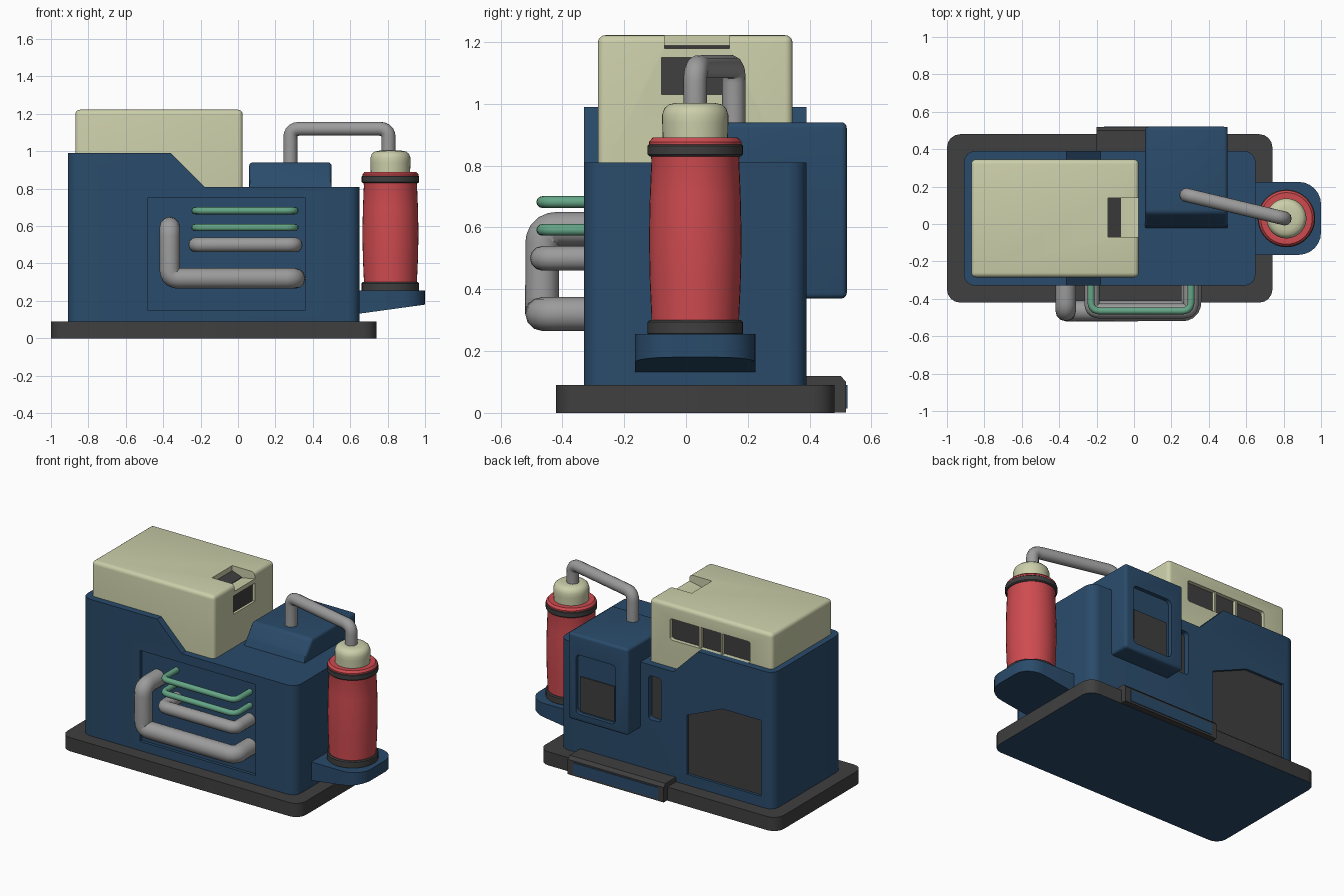
import bpy, bmesh, math
from mathutils import Vector

if "Cube" in bpy.data.objects:
    bpy.data.objects.remove(bpy.data.objects["Cube"])


def material(name, rgb):
    m = bpy.data.materials.new(name)
    m.diffuse_color = (*rgb, 1)
    m.use_nodes = True
    m.node_tree.nodes["Principled BSDF"].inputs["Base Color"].default_value = m.diffuse_color
    return m


BLUE = material("blue", (0.023, 0.07, 0.145))
DARK = material("dark", (0.05, 0.05, 0.05))
CREAM = material("cream", (0.6, 0.62, 0.40))
RED = material("red", (0.62, 0.07, 0.08))
GREEN = material("green", (0.13, 0.38, 0.24))
GREY = material("grey", (0.33, 0.33, 0.33))


def finish(bm, name, mat):
    bmesh.ops.recalc_face_normals(bm, faces=bm.faces)
    me = bpy.data.meshes.new(name)
    bm.to_mesh(me)
    bm.free()
    me.materials.append(mat)
    ob = bpy.data.objects.new(name, me)
    bpy.context.collection.objects.link(ob)
    return ob


def prism(name, axis, pts, lo, hi, mat, bevel=0, keep=lambda a, b: True, seg=4):
    """Extrude a 2D profile along an axis, rounding the edges chosen by keep."""
    place = {"x": lambda u, v, w: (w, u, v),
             "y": lambda u, v, w: (u, w, v),
             "z": lambda u, v, w: (u, v, w)}[axis]
    bm = bmesh.new()
    a = [bm.verts.new(place(u, v, lo)) for u, v in pts]
    b = [bm.verts.new(place(u, v, hi)) for u, v in pts]
    bm.faces.new(a)
    bm.faces.new(b)
    for i in range(len(pts)):
        j = (i + 1) % len(pts)
        bm.faces.new((a[i], a[j], b[j], b[i]))
    bmesh.ops.recalc_face_normals(bm, faces=bm.faces)
    if bevel:
        edges = [e for e in bm.edges if keep(e.verts[0].co, e.verts[1].co)]
        bmesh.ops.bevel(bm, geom=edges, offset=bevel, segments=seg, profile=0.5,
                        affect='EDGES', clamp_overlap=True)
    return finish(bm, name, mat)


def rect(u0, u1, v0, v1):
    return [(u0, v0), (u1, v0), (u1, v1), (u0, v1)]


def upright(a, b):
    return (a - b).normalized().z ** 2 > 0.98


def along_y(a, b):
    return abs((a - b).normalized().y) > 0.99


def recess(ob, axis, pts, lo, hi, bevel=0):
    """Cut a pocket into ob."""
    cutter = prism("cutter", axis, pts, lo, hi, ob.data.materials[0], bevel, along_y)
    mod = ob.modifiers.new("cut", 'BOOLEAN')
    mod.operation, mod.solver, mod.object = 'DIFFERENCE', 'EXACT', cutter
    bpy.context.view_layer.objects.active = ob
    bpy.ops.object.modifier_apply(modifier=mod.name)
    bpy.data.objects.remove(cutter)


def pipe(name, pts, r, bend, mat):
    """Round tube along a path with filleted corners."""
    pts = [Vector(p) for p in pts]
    path = [pts[0]]
    for p, q, s in zip(pts, pts[1:], pts[2:]):
        a, b = q + (p - q).normalized() * bend, q + (s - q).normalized() * bend
        path += [a * (1 - t) ** 2 + q * 2 * t * (1 - t) + b * t * t
                 for t in (0, 0.2, 0.4, 0.6, 0.8, 1)]
    path.append(pts[-1])
    cu = bpy.data.curves.new(name, 'CURVE')
    cu.dimensions = '3D'
    cu.bevel_depth, cu.bevel_resolution, cu.use_fill_caps = r, 4, True
    sp = cu.splines.new('POLY')
    sp.points.add(len(path) - 1)
    for pt, co in zip(sp.points, path):
        pt.co = (*co, 1)
    cu.materials.append(mat)
    ob = bpy.data.objects.new(name, cu)
    bpy.context.collection.objects.link(ob)


def lathe(name, cx, cy, prof, mat, n=40):
    """Spin an (r, z) profile around a vertical axis."""
    bm = bmesh.new()
    rings = [[bm.verts.new((cx + r * math.cos(2 * math.pi * i / n),
                            cy + r * math.sin(2 * math.pi * i / n), z))
              for i in range(n)] for r, z in prof]
    for a, b in zip(rings, rings[1:]):
        for i in range(n):
            j = (i + 1) % n
            bm.faces.new((a[i], a[j], b[j], b[i]))
    bm.faces.new(rings[0])
    bm.faces.new(rings[-1])
    return finish(bm, name, mat)


# base plate with blue underside, and raised step at the back
base = prism("base_plate", "z", rect(-1, 0.74, -0.42, 0.48), 0, 0.09, DARK, 0.07, upright)
base.data.materials.append(BLUE)
for f in base.data.polygons:
    if f.normal.z < -0.9:
        f.material_index = 1
prism("back_step", "x", [(0.38, 0.002), (0.38, 0.12), (0.50, 0.12), (0.518, 0.10), (0.518, 0.002)],
      -0.2, 0.5, DARK)
prism("back_step_plate", "y", rect(-0.16, 0.46, 0.015, 0.09), 0.50, 0.522, BLUE)

# main body with stepped top, front panel pocket, back vent and slot
body = prism("main_body", "y", [(-0.91, 0.08), (0.65, 0.08), (0.65, 0.81), (-0.18, 0.81),
                                (-0.36, 0.99), (-0.91, 0.99)], -0.33, 0.39, BLUE, 0.06, upright)
recess(body, "y", rect(-0.485, 0.36, 0.15, 0.75), -0.4, -0.31)
vent = [(-0.82, 0.16), (-0.28, 0.16), (-0.28, 0.55), (-0.54, 0.66), (-0.82, 0.66)]
recess(body, "y", vent, 0.37, 0.45)
prism("back_vent", "y", vent, 0.36, 0.373, DARK)
recess(body, "y", rect(-0.09, 0.0, 0.45, 0.74), 0.35, 0.45, 0.02)
prism("back_slot", "y", rect(-0.09, 0.0, 0.45, 0.74), 0.34, 0.354, DARK, 0.02, along_y)

# rounded side housing with a window on the back
housing = prism("back_housing", "x", [(-0.03, 0.79), (0.0, 0.86), (0.06, 0.94), (0.52, 0.94),
                                      (0.52, 0.37), (0.33, 0.37), (0.33, 0.79)],
                0.06, 0.50, BLUE, 0.035, lambda a, b: max(a.z, b.z) > 0.9 or min(a.y, b.y) > 0.5
                or (a.z < 0.4 and b.z < 0.4))
recess(housing, "y", rect(0.15, 0.44, 0.42, 0.81), 0.495, 0.6, 0.03)
prism("housing_window", "y", rect(0.17, 0.42, 0.43, 0.66), 0.48, 0.502, DARK)

# cream upper box with top notch, end window and long back vent
box = prism("upper_box", "z", rect(-0.87, 0.025, -0.285, 0.345), 0.80, 1.222, CREAM, 0.025,
            lambda a, b: max(a.z, b.z) > 0.9)
recess(box, "y", [(-0.14, 1.185), (-0.07, 1.16), (0.06, 1.185), (0.06, 1.3), (-0.14, 1.3)],
       -0.07, 0.14)
prism("notch_floor", "y", [(-0.14, 1.15), (-0.07, 1.15), (-0.07, 1.164), (-0.14, 1.189)],
      -0.07, 0.14, DARK)
recess(box, "x", rect(-0.08, 0.14, 1.03, 1.15), 0.005, 0.1)
prism("end_window", "x", rect(-0.08, 0.14, 1.03, 1.15), 0.0, 0.009, DARK)
recess(box, "y", rect(-0.71, -0.125, 0.99, 1.13), 0.315, 0.4, 0.015)
prism("back_box_vent", "y", rect(-0.71, -0.125, 0.99, 1.13), 0.31, 0.319, DARK, 0.015, along_y)
for x in (-0.34, -0.5):
    prism("vent_divider", "y", rect(x - 0.006, x + 0.006, 0.99, 1.13), 0.31, 0.34, CREAM)

# front pipework
Y = -0.465
pipe("large_front_pipe", [(-0.365, -0.3, 0.595), (-0.365, Y, 0.595), (-0.365, Y, 0.32),
                          (0.305, Y, 0.32), (0.305, -0.3, 0.32)], 0.055, 0.05, GREY)
pipe("medium_front_pipe", [(-0.225, -0.3, 0.5), (-0.225, Y, 0.5),
                           (0.305, Y, 0.5), (0.305, -0.3, 0.5)], 0.04, 0.04, GREY)
for z in (0.592, 0.682):
    pipe("green_front_pipe", [(-0.23, -0.3, z), (-0.23, Y, z),
                              (0.305, Y, z), (0.305, -0.3, z)], 0.019, 0.05, GREEN)

# bracket and red canister on the right
prism("canister_bracket", "y", [(0.6, 0.125), (1.0, 0.18), (1.0, 0.255), (0.6, 0.255)],
      -0.165, 0.225, BLUE, 0.12, lambda a, b: upright(a, b) and a.x > 0.9, 6)
CX, CY = 0.815, 0.03
lathe("canister", CX, CY, [(0.142, 0.25), (0.142, 0.31), (0.147, 0.42), (0.15, 0.56),
                           (0.147, 0.70), (0.142, 0.82), (0.15, 0.86), (0.15, 0.877),
                           (0.138, 0.89)], RED)
for name, z0, z1 in (("lower_band", 0.25, 0.30), ("upper_band", 0.83, 0.87)):
    lathe(name, CX, CY, [(0.148, z0), (0.154, z0 + 0.006), (0.154, z1 - 0.006), (0.148, z1)], DARK)
lathe("canister_cap", CX, CY, [(0.105, 0.88), (0.107, 0.94), (0.107, 0.965), (0.10, 0.985),
                               (0.085, 0.998), (0.06, 1.003)], CREAM)

# pipe linking the canister to the housing
pipe("top_pipe", [(0.805, CY, 0.98), (0.805, CY, 1.12), (0.28, 0.155, 1.12),
                  (0.28, 0.155, 0.92)], 0.038, 0.05, GREY)

# smooth rounded parts while keeping hard edges
for ob in bpy.context.collection.objects:
    ob.select_set(ob.type == 'MESH')
bpy.context.view_layer.objects.active = body
bpy.ops.object.shade_smooth_by_angle(angle=math.radians(35))
